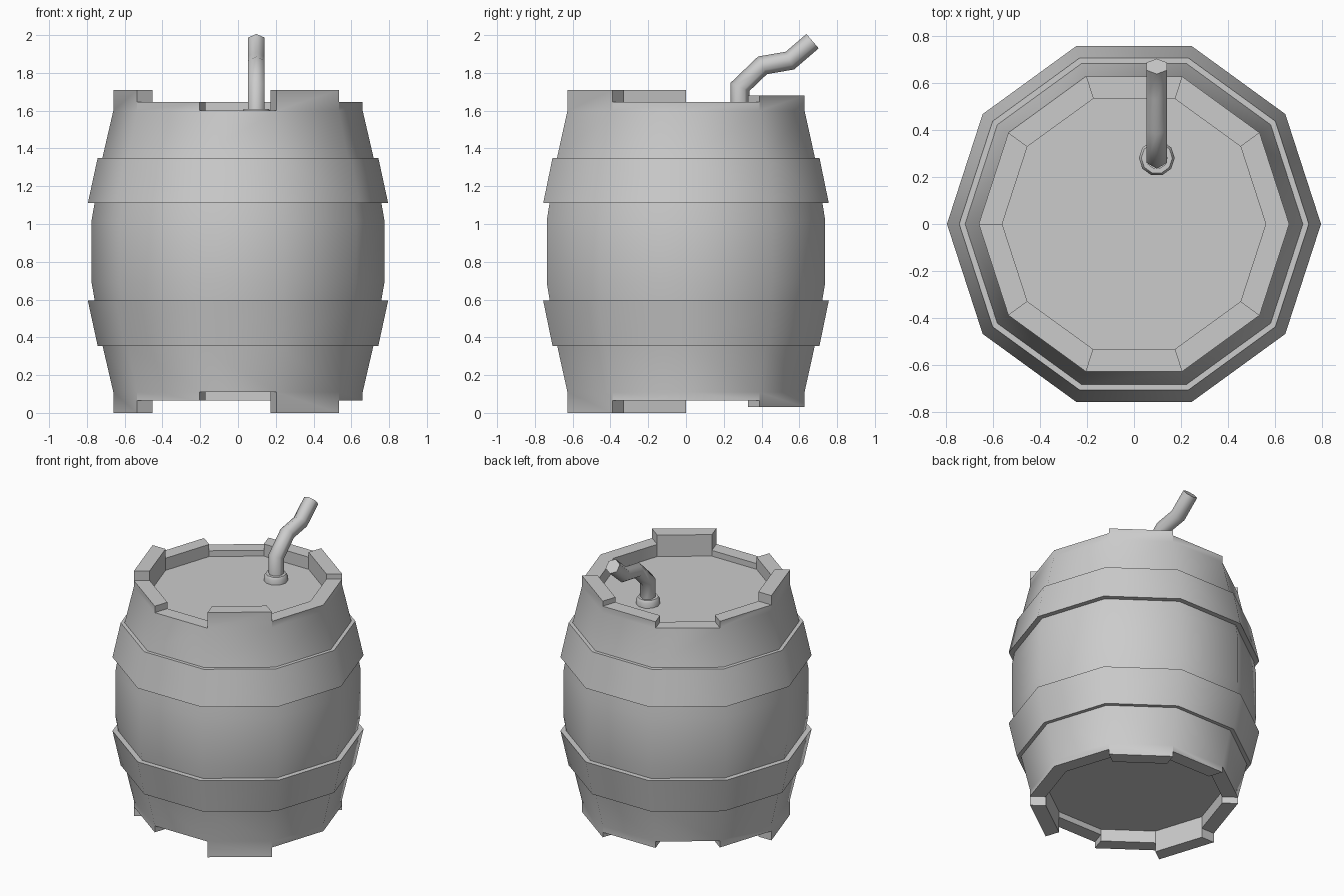
import bpy, bmesh, math
from mathutils import Vector

if "Cube" in bpy.data.objects:
    bpy.data.objects.remove(bpy.data.objects["Cube"])

H = 1.71          # barrel height, ends are mirrored about H / 2
SIDES = 10
SMOOTH = math.radians(40)


def pt(r, side, z, n=SIDES, c=(0, 0)):
    a = math.tau * side / n
    return Vector((c[0] + r * math.cos(a), c[1] + r * math.sin(a), z))


def finish(name, bm, angle=SMOOTH):
    bmesh.ops.remove_doubles(bm, verts=bm.verts, dist=0.0005)
    bmesh.ops.recalc_face_normals(bm, faces=bm.faces)
    me = bpy.data.meshes.new(name)
    bm.to_mesh(me)
    bm.free()
    ob = bpy.data.objects.new(name, me)
    bpy.context.collection.objects.link(ob)
    bpy.ops.object.select_all(action='DESELECT')
    ob.select_set(True)
    bpy.context.view_layer.objects.active = ob
    bpy.ops.object.shade_smooth_by_angle(angle=angle)
    return ob


def face(bm, pts):
    bm.faces.new([bm.verts.new(p) for p in pts])


def ring(name, profile, n=SIDES, c=(0, 0)):
    """Closed (r, z) profile turned around a vertical axis."""
    bm = bmesh.new()
    for i in range(n):
        for (r0, z0), (r1, z1) in zip(profile, profile[1:] + profile[:1]):
            face(bm, [pt(r0, i, z0, n, c), pt(r0, i + 1, z0, n, c),
                      pt(r1, i + 1, z1, n, c), pt(r1, i, z1, n, c)])
    return finish(name, bm)


# Barrel body: bulging wall, uneven stave ends and recessed lids
tops = [1.645, 1.68, 1.645, 1.60, 1.645, 1.71, 1.645, 1.60, 1.71, 1.645]
R_OUT, R_IN, LID, SHOULDER = 0.66, 0.56, 1.56, 1.60
bm = bmesh.new()
for flip in (False, True):
    def q(r, i, z):
        return pt(r, i, H - z if flip else z)
    for i, top in enumerate(tops):
        prof = [(0.775, H / 2), (0.775, 1.02), (0.718, 1.35), (R_OUT, SHOULDER),
                (R_OUT, top), (R_IN, top), (R_IN, LID)]
        for (r0, z0), (r1, z1) in zip(prof, prof[1:]):
            if abs(r0 - r1) + abs(z0 - z1) > 0.001:
                face(bm, [q(r0, i, z0), q(r0, i + 1, z0), q(r1, i + 1, z1), q(r1, i, z1)])
        # step between neighbouring staves
        nxt = tops[(i + 1) % SIDES]
        if abs(nxt - top) > 0.001:
            face(bm, [q(R_OUT, i + 1, top), q(R_IN, i + 1, top),
                      q(R_IN, i + 1, nxt), q(R_OUT, i + 1, nxt)])
    face(bm, [q(R_IN, i, LID) for i in range(SIDES)])
finish("barrel_body", bm)

# Two hoops
hoop = [(0.743, 1.35), (0.795, 1.11), (0.75, 1.11), (0.71, 1.35)]
ring("upper_hoop", hoop)
ring("lower_hoop", [(r, H - 0.005 - z) for r, z in hoop])

# Collar around the straw
ring("straw_collar", [(0.076, 1.55), (0.076, 1.595), (0.066, 1.61), (0.045, 1.61), (0.045, 1.55)],
     10, (0.097, 0.28))

# Bent six-sided straw, swept in the y-z plane with mitred joints
path = [Vector((0.097, y, z)) for y, z in
        [(0.285, 1.55), (0.285, 1.725), (0.405, 1.84), (0.55, 1.865), (0.67, 1.968)]]
bm = bmesh.new()
rings = []
for i, p in enumerate(path):
    a = (path[i] - path[max(i - 1, 0)]).normalized()
    b = (path[min(i + 1, len(path) - 1)] - path[i]).normalized()
    t = (a + b).normalized()
    side = Vector((1, 0, 0))
    up = side.cross(t) / max(t.dot(a), t.dot(b))
    rings.append([bm.verts.new(p + 0.05 * (up * math.cos(k * math.tau / 6) + side * math.sin(k * math.tau / 6)))
                  for k in range(6)])
for lo, hi in zip(rings, rings[1:]):
    for k in range(6):
        bm.faces.new([lo[k], lo[(k + 1) % 6], hi[(k + 1) % 6], hi[k]])
bm.faces.new(rings[0])
bm.faces.new(rings[-1])
finish("straw", bm, math.radians(65))
